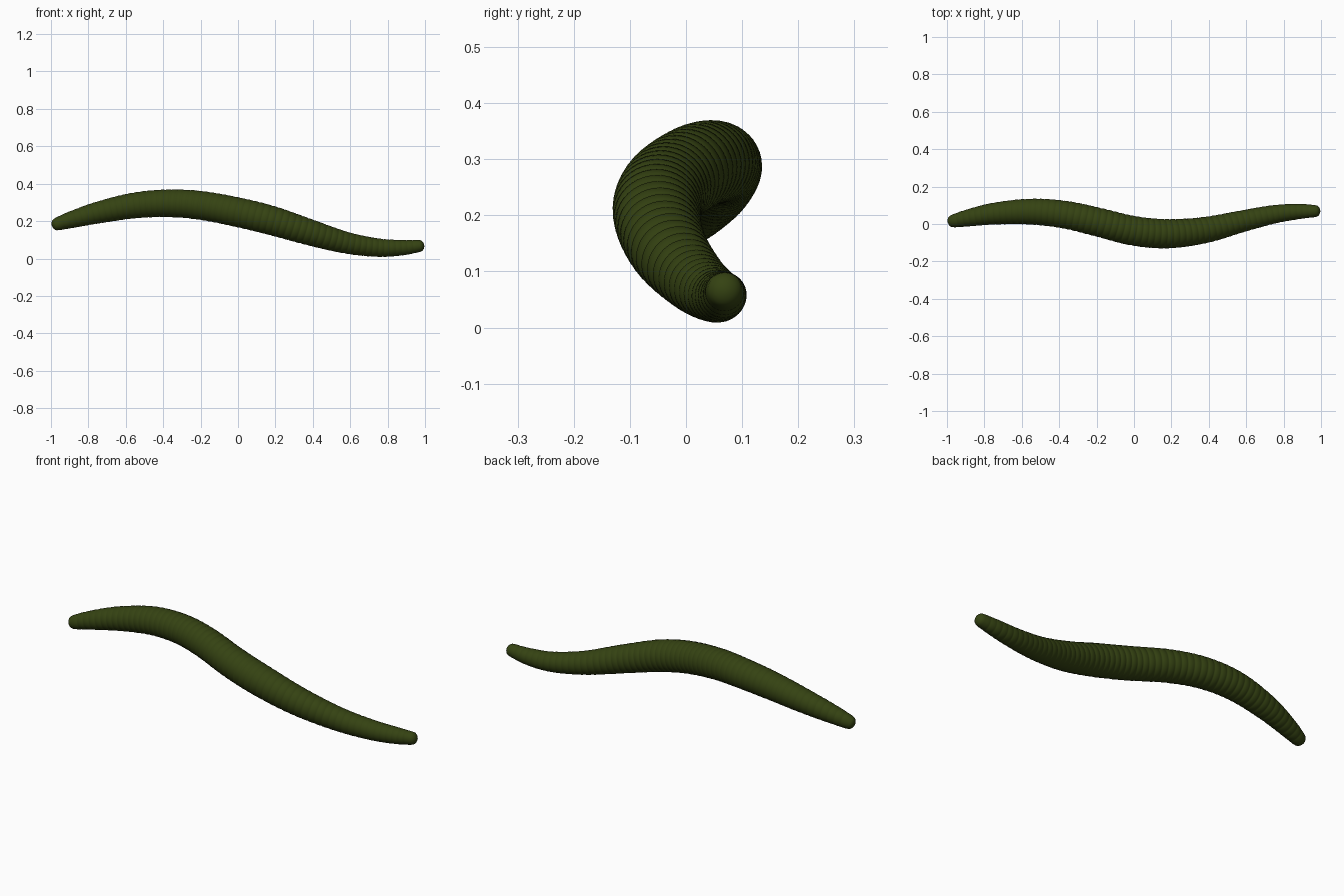
import bpy, bmesh, math
from mathutils import Vector

if "Cube" in bpy.data.objects:
    bpy.data.objects.remove(bpy.data.objects["Cube"])

# centre line: x, y, z, radius
PATH = [(-0.97, 0.015, 0.183, 0.034), (-0.90, 0.030, 0.205, 0.044), (-0.75, 0.055, 0.245, 0.058),
        (-0.55, 0.066, 0.284, 0.069), (-0.37, 0.050, 0.295, 0.074), (-0.20, 0.012, 0.284, 0.077),
        (0.00, -0.037, 0.247, 0.079), (0.18, -0.052, 0.203, 0.078), (0.38, -0.032, 0.141, 0.070),
        (0.58, 0.015, 0.084, 0.058), (0.75, 0.052, 0.058, 0.049), (0.88, 0.067, 0.058, 0.041),
        (0.97, 0.069, 0.067, 0.032)]
SEGMENTS, SIDES = 60, 40


def sample(x):
    """Smooth curve through the path points at a given x."""
    n = len(PATH)
    i = max(j for j in range(n - 1) if j == 0 or PATH[j][0] <= x)
    a, b = PATH[i], PATH[i + 1]
    p, q = PATH[max(i - 1, 0)], PATH[min(i + 2, n - 1)]
    h = b[0] - a[0]
    t = (x - a[0]) / h
    out = []
    for k in (1, 2, 3):
        m0 = (b[k] - p[k]) / (b[0] - p[0]) * h
        m1 = (q[k] - a[k]) / (q[0] - a[0]) * h
        out.append((2*t**3 - 3*t*t + 1) * a[k] + (t**3 - 2*t*t + t) * m0
                   + (3*t*t - 2*t**3) * b[k] + (t**3 - t*t) * m1)
    return Vector((x, out[0], out[1])), out[2]


skin = bpy.data.materials.new("dark olive skin")
skin.diffuse_color = (0.035, 0.055, 0.006, 1)
skin.use_nodes = True
skin.node_tree.nodes["Principled BSDF"].inputs["Base Color"].default_value = skin.diffuse_color

# rings: (centre, direction, radius); each segment swells between narrow grooves
x0, x1 = PATH[0][0], PATH[-1][0]
rings = []
for s in range(SEGMENTS):
    for f, k in ((0, 0.965), (0.1, 0.992), (0.5, 1.005), (0.9, 0.992)):
        x = x0 + (x1 - x0) * (s + f) / SEGMENTS
        c, r = sample(x)
        d = (sample(min(x + 0.01, x1))[0] - sample(max(x - 0.01, x0))[0]).normalized()
        rings.append((c, d, r * k))
c, r = sample(x1)
rings.append((c, rings[-1][1], r * 0.985))

# rounded tips
def tip(end, sign, length=0.026):
    c, d, r = end
    return [(c + d * sign * length * math.sin(a), d, r * math.cos(a))
            for a in (math.radians(v) for v in (18, 36, 54, 72, 84))]

rings = tip(rings[0], -1)[::-1] + rings + tip(rings[-1], 1)

# body skin
bm = bmesh.new()
loops = []
for c, d, r in rings:
    u = d.cross(Vector((0, 0, 1))).normalized()
    v = u.cross(d)
    loops.append([bm.verts.new(c + (u * math.cos(a) + v * math.sin(a)) * r)
                  for a in (2 * math.pi * i / SIDES for i in range(SIDES))])
for a, b in zip(loops, loops[1:]):
    for i in range(SIDES):
        j = (i + 1) % SIDES
        bm.faces.new((a[i], a[j], b[j], b[i]))
bm.faces.new(loops[0])
bm.faces.new(loops[-1])
bmesh.ops.recalc_face_normals(bm, faces=bm.faces)
for f in bm.faces:
    f.smooth = True
mesh = bpy.data.meshes.new("worm_body")
bm.to_mesh(mesh)
bm.free()
mesh.materials.append(skin)
body = bpy.data.objects.new("worm_body", mesh)
bpy.context.collection.objects.link(body)
